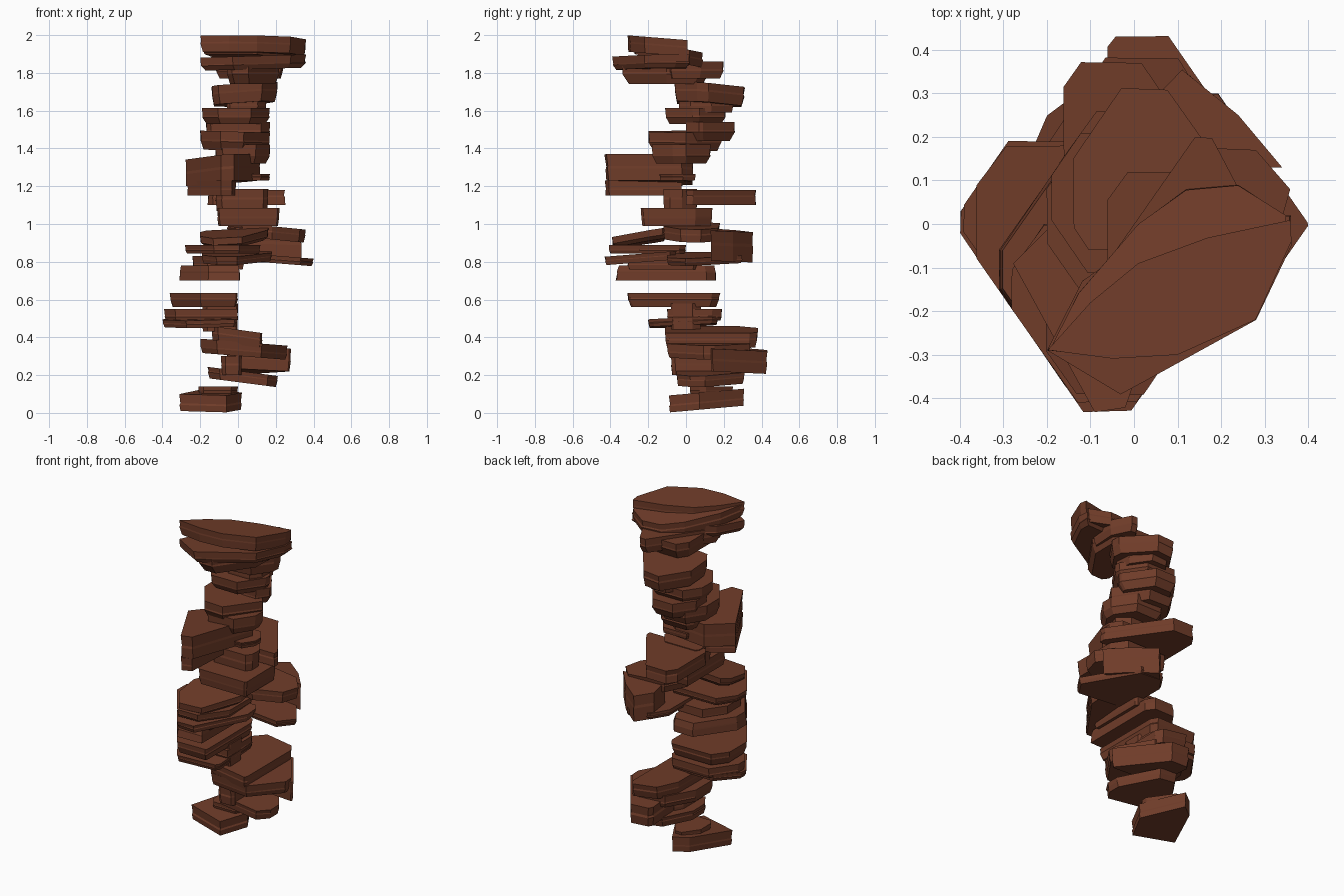
import bpy
import bmesh
import random
from mathutils import Vector

random.seed(4)

old_cube = bpy.data.objects.get("Cube")
if old_cube:
    bpy.data.objects.remove(old_cube, do_unlink=True)

# One rock colour for the whole stack
ROCK = (0.16, 0.045, 0.022, 1.0)
rock = bpy.data.materials.new("red_brown_rock")
rock.use_nodes = True
rock.diffuse_color = ROCK
shader = next(n for n in rock.node_tree.nodes if n.type == "BSDF_PRINCIPLED")
shader.inputs["Base Color"].default_value = ROCK
shader.inputs["Roughness"].default_value = 0.9

# Directions of the two main fracture planes
FRACTURE_A = Vector((.82, .57))
FRACTURE_B = Vector((-.82, .57))


def clip(outline, normal, limit):
    """Keep the part of a convex outline where point . normal <= limit."""
    kept = []
    for i, current in enumerate(outline):
        previous = outline[i - 1]
        side_a = previous.dot(normal) - limit
        side_b = current.dot(normal) - limit
        if side_a * side_b < 0:
            kept.append(previous.lerp(current, side_a / (side_a - side_b)))
        if side_b <= 0:
            kept.append(current)
    return kept


def broken(x, y, a, b):
    """Box outline with its corners broken off along the fracture planes."""
    outline = [Vector((x[0], y[0])), Vector((x[1], y[0])),
               Vector((x[1], y[1])), Vector((x[0], y[1]))]
    for normal, limits in ((FRACTURE_A, a), (FRACTURE_B, b)):
        outline = clip(outline, normal, limits[1])
        outline = clip(outline, -normal, -limits[0])
    return outline


def slab(name, outline, z, tilt=(0, 0), foot=0.95, crown=1.0):
    """Rock slab: an outline raised in uneven layers and tilted."""
    outline = [Vector(point) for point in outline]
    centre = sum(outline, Vector((0, 0))) / len(outline)

    # Each layer is a share of the height with its own outline scale
    ledge = random.uniform(0.4, 0.65)
    layers = ((0, foot), (ledge - 0.1, 0.99), (ledge, 0.98), (1, crown))
    bm = bmesh.new()
    rings = []
    for share, scale in layers:
        ring = []
        for point in outline:
            offset = (point - centre) * scale * random.uniform(0.985, 1.01)
            height = z[0] + (z[1] - z[0]) * share
            height += offset.x * tilt[0] + offset.y * tilt[1]
            ring.append(bm.verts.new((*(centre + offset), height)))
        rings.append(ring)
    bm.faces.new(rings[0])
    bm.faces.new(rings[-1])
    for low, high in zip(rings, rings[1:]):
        for i in range(len(low)):
            bm.faces.new((low[i - 1], low[i], high[i], high[i - 1]))
    bmesh.ops.remove_doubles(bm, verts=bm.verts, dist=0.002)
    bmesh.ops.recalc_face_normals(bm, faces=bm.faces)
    mesh = bpy.data.meshes.new(name)
    bm.to_mesh(mesh)
    bm.free()
    mesh.materials.append(rock)
    obj = bpy.data.objects.new(name, mesh)
    bpy.context.scene.collection.objects.link(obj)


# Foot of the stack
slab("base_slab", [(-.31, -.01), (-.06, -.09), (.02, .07), (-.12, .31), (-.2, .25)],
     z=(.02, .11), tilt=(0, .09), foot=.98)
slab("base_cap", broken(x=(-.21, 0), y=(.02, .25), a=(-.14, .06), b=(.04, .26)),
     z=(.1, .14))
slab("low_wedge", broken(x=(-.16, .21), y=(-.05, .31), a=(-.11, .23), b=(-.16, .22)),
     z=(.16, .22), tilt=(-.13, 0))
slab("low_neck", broken(x=(-.09, .02), y=(-.08, .2), a=(-.1, .12), b=(-.05, .16)),
     z=(.2, .3))
slab("low_shelf", broken(x=(-.2, .26), y=(-.1, .34), a=(-.15, .3), b=(-.16, .27)),
     z=(.3, .375), tilt=(-.08, 0))
slab("low_back_block", broken(x=(-.06, .28), y=(.13, .43), a=(.06, .31), b=(-.15, .28)),
     z=(.22, .34), tilt=(-.05, -.08))
slab("low_sloped_block", broken(x=(-.14, .13), y=(-.11, .38), a=(-.15, .3),
     b=(-.16, .27)), z=(.36, .44), tilt=(-.14, 0))

# Slabs leaning out to one side
slab("side_neck", broken(x=(-.19, 0), y=(-.08, .08), a=(-.18, .02), b=(-.04, .19)),
     z=(.43, .58))
slab("side_low_slab", broken(x=(-.4, 0), y=(-.2, .17), a=(-.34, .08), b=(-.1, .345)),
     z=(.46, .5), tilt=(.03, .05))
slab("side_mid_slab", broken(x=(-.39, 0), y=(-.1, .19), a=(-.33, .08), b=(-.06, .345)),
     z=(.49, .55))
slab("side_top_slab", broken(x=(-.36, 0), y=(-.31, .18), a=(-.34, .08), b=(-.17, .345)),
     z=(.56, .635), foot=.92)

# Broken middle layers, separated by a gap
slab("middle_floor", broken(x=(-.31, .01), y=(-.37, .16), a=(-.34, .07),
     b=(-.22, .22)), z=(.7, .78), foot=1.0, crown=.95)
slab("middle_step", broken(x=(-.24, .03), y=(-.31, .06), a=(-.31, .05),
     b=(-.2, .16)), z=(.76, .83))
slab("middle_thin_shelf", broken(x=(-.03, .4), y=(-.1, .3), a=(-.04, .33),
     b=(-.33, .14)), z=(.795, .835), tilt=(-.08, 0))
slab("middle_front_low", broken(x=(-.19, .18), y=(-.43, -.05), a=(-.34, .1),
     b=(-.24, .1)), z=(.8, .845), tilt=(0, .08))
slab("middle_front_slab", broken(x=(-.28, .12), y=(-.41, 0), a=(-.34, .08),
     b=(-.24, .17)), z=(.845, .89))
slab("middle_front_top", broken(x=(-.2, .16), y=(-.39, -.1), a=(-.33, .06),
     b=(-.24, .08)), z=(.9, .955), tilt=(.05, .15), foot=.85)
slab("middle_back_block", [(.05, .13), (.34, .13), (.24, .25), (.11, .355), (.03, .27)],
     z=(.805, .965), tilt=(-.04, -.08), foot=.98)
slab("middle_bridge", [(-.06, .05), (.02, -.11), (.18, -.12), (.33, -.03), (.36, .08),
     (.28, .17), (.02, .18)], z=(.92, .99), tilt=(-.1, 0))
slab("middle_roof", broken(x=(-.11, .22), y=(-.24, .14), a=(-.22, .21),
     b=(-.31, .17)), z=(.99, 1.085))

# Upper middle overhangs
slab("back_ledge", broken(x=(-.16, .25), y=(0, .37), a=(-.11, .225), b=(-.21, .31)),
     z=(1.1, 1.18), foot=1.0)
slab("ledge_neck", broken(x=(-.12, .16), y=(-.12, .06), a=(-.14, .12),
     b=(-.18, .12)), z=(1.07, 1.185))
slab("front_overhang_low", [(-.09, -.43), (-.03, -.41), (-.01, -.02), (-.15, -.02),
     (-.27, -.1)], z=(1.15, 1.23), foot=.98)
slab("front_overhang", [(-.09, -.43), (-.02, -.42), (.12, -.02), (.05, .04),
     (-.15, .04), (-.28, -.09)], z=(1.22, 1.36), tilt=(.08, -.03), foot=.97)
slab("thin_spur", broken(x=(-.06, .17), y=(-.14, .05), a=(-.13, .13),
     b=(-.18, .06)), z=(1.23, 1.265))
slab("overhang_neck", broken(x=(-.12, .17), y=(-.18, .13), a=(-.17, .14),
     b=(-.18, .15)), z=(1.32, 1.42), foot=.85)

# Tapered blocks below the cap
slab("waist_block", broken(x=(-.2, .19), y=(-.2, .19), a=(-.19, .14), b=(-.14, .21)),
     z=(1.39, 1.49), tilt=(-.03, 0), foot=.87)
slab("waist_back_slab", broken(x=(-.17, .17), y=(0, .26), a=(-.12, .19),
     b=(-.1, .22)), z=(1.44, 1.54), foot=.82)
slab("shoulder_block", broken(x=(-.19, .17), y=(-.11, .21), a=(-.15, .18),
     b=(-.12, .22)), z=(1.53, 1.615), foot=.86)
slab("shoulder_neck", broken(x=(-.06, .15), y=(-.04, .25), a=(-.06, .2),
     b=(-.11, .17)), z=(1.59, 1.7))
slab("back_shoulder", broken(x=(-.14, .21), y=(-.06, .31), a=(-.12, .24),
     b=(-.14, .2)), z=(1.635, 1.735), tilt=(.07, -.06), foot=.92)

# Overhanging cap
slab("cap_under_block", broken(x=(-.06, .22), y=(-.34, .12), a=(-.22, .22),
     b=(-.24, .08)), z=(1.74, 1.84), foot=.85)
slab("cap_back_block", [(-.12, -.17), (.02, -.2), (.23, -.08), (.24, .08),
     (.18, .2), (.14, .2)], z=(1.77, 1.86), foot=.9)
slab("cap_lip", [(-.2, -.29), (-.03, -.39), (.03, -.36), (.28, -.22), (.36, -.05),
     (.36, .02), (.1, .02), (-.12, -.13)], z=(1.82, 1.89), tilt=(.03, 0), foot=.9)
slab("cap_slope", [(-.19, -.28), (.1, -.28), (.34, -.06), (.35, .02), (.24, .09),
     (.12, .08), (.01, 0), (-.13, -.16)], z=(1.86, 1.94), tilt=(0, -.2))
slab("cap_top", [(-.2, -.29), (-.05, -.31), (.1, -.3), (.28, -.22), (.36, -.04),
     (.36, .01), (.17, -.03), (.01, -.09), (-.1, -.18)],
     z=(1.9, 1.987), tilt=(0, -.08), foot=.96)
